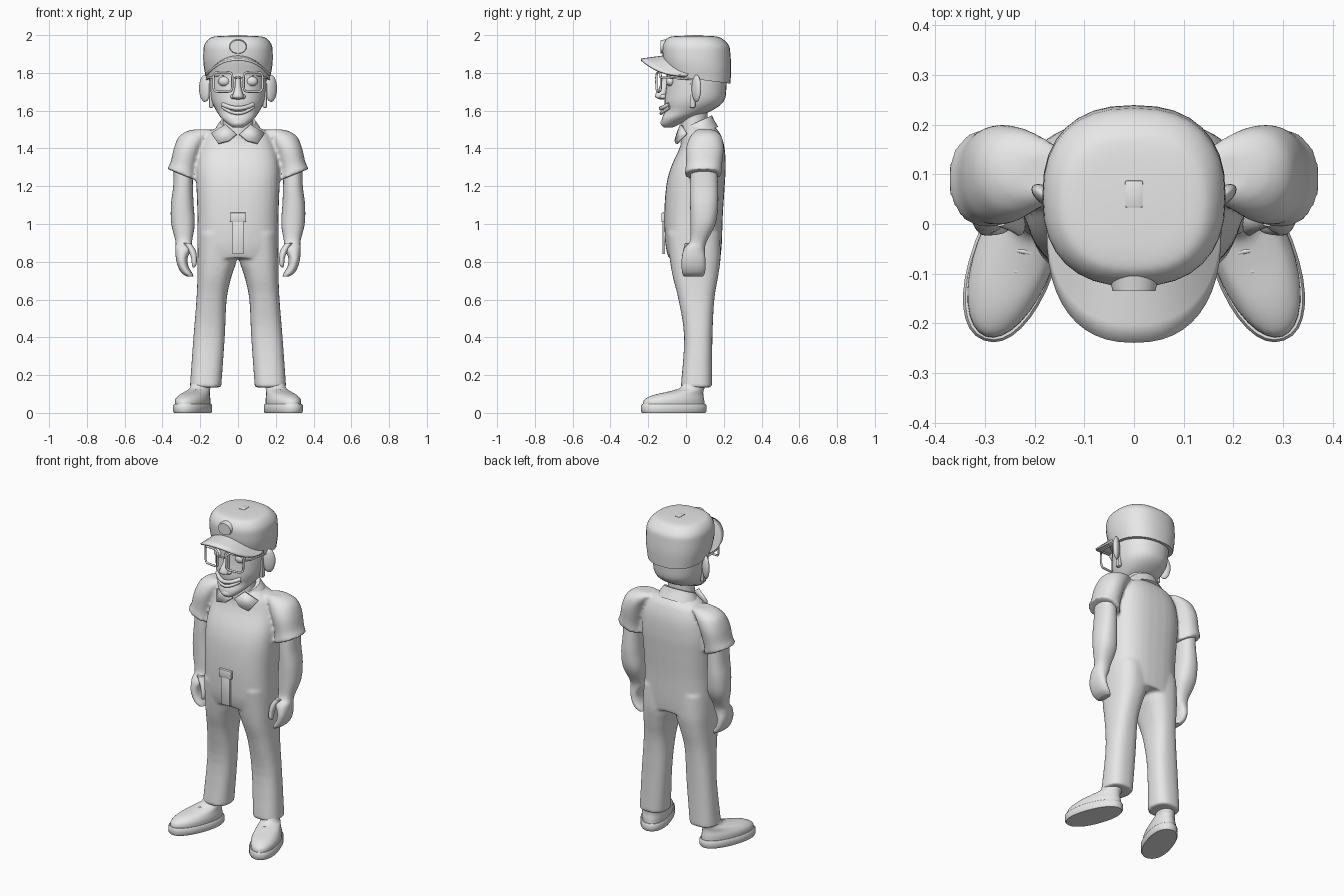
import bpy, bmesh
from math import sin, cos, pi, radians, copysign
from mathutils import Matrix, Vector

if "Cube" in bpy.data.objects:
    bpy.data.objects.remove(bpy.data.objects["Cube"])

grey = bpy.data.materials.new("plain_grey")
grey.use_nodes = True
GREY = (0.8, 0.8, 0.8, 1)
grey.diffuse_color = GREY
grey.node_tree.nodes["Principled BSDF"].inputs["Base Color"].default_value = GREY


def finish(name, bm, mirror=False, thick=0, sharp=40):
    """Turn a bmesh into a shaded object, with optional thickness and mirroring."""
    bmesh.ops.recalc_face_normals(bm, faces=bm.faces)
    mesh = bpy.data.meshes.new(name)
    bm.to_mesh(mesh)
    bm.free()
    mesh.materials.append(grey)
    ob = bpy.data.objects.new(name, mesh)
    bpy.context.collection.objects.link(ob)
    mesh.shade_smooth()
    mesh.set_sharp_from_angle(angle=radians(sharp))
    if thick:
        mod = ob.modifiers.new("thickness", "SOLIDIFY")
        mod.thickness, mod.offset = thick, 0
    if mirror:
        ob.modifiers.new("mirror", "MIRROR")
    return ob


def smooth_path(keys, steps):
    """Catmull-Rom interpolation of tuples."""
    keys = [Vector(tuple(k) + (0,) * (7 - len(k))) for k in keys]
    out = []
    for i in range(len(keys) - 1):
        a, b = keys[max(i - 1, 0)], keys[i]
        c, d = keys[i + 1], keys[min(i + 2, len(keys) - 1)]
        for s in range(steps):
            t = s / steps
            out.append(b + (c - a) * t / 2 + (a - b * 2.5 + c * 2 - d / 2) * t * t
                       + ((b - c) * 1.5 + (d - a) / 2) * t ** 3)
    return out + [keys[-1]]


def loft(bm, keys, power=2.0, turn=0, side=1, seg=32, steps=4):
    """Stack superellipse rings: x, y, z, radius x, radius y, tilt x, tilt y."""
    rings = []
    for x, y, z, rx, ry, tx, ty in smooth_path(keys, steps):
        ring = []
        for i in range(seg):
            a = 2 * pi * i / seg
            u = rx * copysign(abs(cos(a)) ** (2 / power), cos(a))
            v = ry * copysign(abs(sin(a)) ** (2 / power), sin(a))
            dx, dy = u * cos(turn) - v * sin(turn), u * sin(turn) + v * cos(turn)
            ring.append(bm.verts.new((side * (x + dx), y + dy, z + tx * dx + ty * dy)))
        rings.append(ring)
    for low, high in zip(rings, rings[1:]):
        for i in range(seg):
            j = (i + 1) % seg
            bm.faces.new((low[i], low[j], high[j], high[i]))
    bm.faces.new(rings[0])
    bm.faces.new(rings[-1])


def part(name, keys, mirror=False, **options):
    bm = bmesh.new()
    loft(bm, keys, **options)
    return finish(name, bm, mirror)


def ball(name, centre, size, mirror=False, turn=0):
    bm = bmesh.new()
    matrix = Matrix.Translation(centre) @ Matrix.Rotation(turn, 4, "Z") @ Matrix.Diagonal((*size, 1))
    bmesh.ops.create_uvsphere(bm, u_segments=20, v_segments=12, radius=1, matrix=matrix)
    return finish(name, bm, mirror)


def box(name, centre, size, bevel=0.004, mirror=False):
    bm = bmesh.new()
    bmesh.ops.create_cube(bm, size=1, matrix=Matrix.Translation(centre) @ Matrix.Diagonal((*size, 1)))
    bmesh.ops.bevel(bm, geom=bm.edges[:], offset=bevel, segments=2, affect="EDGES", profile=0.5)
    return finish(name, bm, mirror)


def tube(name, points, radius, closed=False, mirror=False):
    curve = bpy.data.curves.new(name, "CURVE")
    curve.dimensions, curve.bevel_depth, curve.bevel_resolution = "3D", radius, 2
    curve.use_fill_caps = True
    line = curve.splines.new("POLY")
    line.points.add(len(points) - 1)
    for p, co in zip(line.points, points):
        p.co = (*co, 1)
    line.use_cyclic_u = closed
    curve.materials.append(grey)
    ob = bpy.data.objects.new(name, curve)
    bpy.context.collection.objects.link(ob)
    if mirror:
        ob.modifiers.new("mirror", "MIRROR")


# Suit: torso, trouser legs and sleeves fused into one soft surface
suit = bmesh.new()
loft(suit, [(0, .045, .82, .213, .138), (0, .04, .9, .216, .15), (0, .04, 1.05, .215, .155),
            (0, .05, 1.2, .22, .155), (0, .065, 1.3, .22, .145), (0, .085, 1.4, .2, .12),
            (0, .085, 1.47, .17, .1), (0, .08, 1.5, .13, .085), (0, .075, 1.52, .1, .07)], power=2.6)
for side in (1, -1):
    loft(suit, [(.172, .055, .135, .083, .083), (.153, .065, .4, .083, .075), (.14, .055, .6, .08, .095),
                (.125, .05, .72, .09, .12), (.11, .048, .82, .105, .135), (.11, .04, .95, .1, .14)],
         power=2.5, side=side)
    loft(suit, [(.295, .09, 1.26, .08, .1, .4), (.288, .095, 1.31, .068, .096, .3),
                (.265, .1, 1.4, .075, .1), (.235, .105, 1.46, .08, .085),
                (.2, .105, 1.49, .075, .06), (.19, .1, 1.5, .04, .04)], power=2.2, side=side)
suit = finish("suit", suit, sharp=180)
fuse = suit.modifiers.new("fuse", "REMESH")
fuse.mode, fuse.voxel_size, fuse.use_smooth_shade = "VOXEL", 0.01, True
relax = suit.modifiers.new("relax", "SMOOTH")
relax.factor, relax.iterations = 0.5, 5

# Front flap with its tab
box("flap_strap", (0, -.117, .93), (.06, .014, .18))
box("flap_tab", (0, -.12, 1.035), (.085, .02, .05))

# Collar
part("collar_stand", [(0, .07, 1.47, .135, .1, 0, .45), (0, .065, 1.51, .115, .085, 0, .45),
                      (0, .06, 1.54, .095, .078, 0, .45)])
flap = bmesh.new()
corners = [(.008, -.045, 1.475), (.065, -.025, 1.525), (.14, .0, 1.48), (.105, -.05, 1.425), (.05, -.055, 1.44)]
flap.faces.new([flap.verts.new(p) for p in corners])
finish("collar_flap", flap, mirror=True, thick=.014)

# Forearms, hands and thumbs
part("arm", [(.29, .095, 1.3, .05, .07), (.291, .095, 1.2, .052, .074), (.295, .096, 1.1, .06, .074),
             (.291, .09, 1.0, .062, .066), (.287, .066, .91, .044, .045), (.288, .045, .87, .044, .055),
             (.298, .04, .82, .031, .062), (.29, .04, .775, .028, .063), (.27, .04, .74, .028, .06),
             (.253, .04, .722, .018, .05)], mirror=True, power=2.3)
part("thumb", [(.27, .02, .9, .02, .025), (.244, .01, .86, .02, .025), (.233, .0, .82, .015, .022),
               (.232, -.005, .785, .012, .018), (.235, -.005, .77, .005, .008)], mirror=True, seg=16)

# Shoes with soles and laces
TURN = radians(20)
part("sole", [(.24, -.065, 0, .08, .174), (.24, -.065, .008, .085, .18), (.24, -.065, .04, .085, .18),
              (.24, -.065, .046, .08, .175)], mirror=True, turn=TURN, steps=1, power=2.2)
part("shoe", [(.24, -.065, .04, .079, .172), (.239, -.062, .07, .079, .166), (.23, -.04, .095, .07, .138),
              (.213, .005, .115, .06, .09), (.2, .035, .135, .052, .065), (.195, .05, .19, .05, .055)],
     mirror=True, turn=TURN)
for i in range(2):
    x, y, z = .238 - .014 * i, -.095 + .04 * i, .104 + .012 * i
    tube("lace", [(x - .03, y - .006, z - .004), (x, y, z + .004), (x + .03, y + .006, z - .004)], .005, mirror=True)

# Neck and head
part("neck", [(0, .045, 1.45, .085, .075), (0, .045, 1.55, .078, .068), (0, .045, 1.64, .078, .07)])
part("head", [(0, -.093, 1.512, .028, .025), (0, -.08, 1.53, .055, .05), (0, -.045, 1.56, .088, .082),
              (0, .012, 1.6, .115, .124), (0, .043, 1.65, .139, .157), (0, .054, 1.72, .148, .16),
              (0, .058, 1.82, .15, .16)], power=2.2)
ball("ear", (.175, .055, 1.718), (.036, .018, .072), mirror=True, turn=radians(35))
box("sideburn", (.142, .035, 1.68), (.025, .03, .13), .008, mirror=True)
part("nose", [(0, -.128, 1.66, .012, .01), (0, -.133, 1.67, .03, .028), (0, -.13, 1.69, .026, .03),
              (0, -.113, 1.73, .016, .025), (0, -.1, 1.78, .014, .02)], seg=16)
ball("nostril", (.024, -.122, 1.674), (.016, .018, .013), mirror=True)
ball("eye", (.073, -.082, 1.755), (.032, .024, .026), mirror=True)
ball("chin", (0, -.1, 1.535), (.042, .035, .025))
for name, drop, radius in (("moustache", 0, .012), ("lower_lip", .026, .009)):
    tube(name, [(x / 50, -.132 + 7 * (x / 50) ** 2, 1.612 - drop + (3.2 + 70 * drop) * (x / 50) ** 2)
                for x in range(-4, 5)], radius)

# Glasses
rim = [(.08 + .05 * copysign(abs(cos(a)) ** .4, cos(a)), -.145 + .012 * cos(a),
        1.752 + .052 * copysign(abs(sin(a)) ** .4, sin(a))) for a in [pi * i / 16 for i in range(32)]]
tube("glasses_rim", rim, .006, closed=True, mirror=True)
tube("glasses_bridge", [(-.032, -.155, 1.77), (0, -.16, 1.775), (.032, -.155, 1.77)], .005)
tube("glasses_temple", [(.13, -.134, 1.775), (.155, -.1, 1.775), (.165, .05, 1.765)], .005, mirror=True)

# Cap crown, brim, badge and button
part("cap_crown", [(0, .067, 1.765, .168, .168, 0, -.13), (0, .06, 1.84, .182, .179, 0, -.08),
                   (0, .055, 1.9, .184, .18), (0, .052, 1.945, .179, .175), (0, .045, 1.98, .155, .148),
                   (0, .042, 1.993, .12, .115), (0, .042, 1.997, .04, .04)], power=2.4)
brim = bmesh.new()
rows = []
for i in range(25):
    c, s = cos(pi * i / 24), sin(pi * i / 24)
    inner = Vector((.16 * c, .02 - .11 * s, 1.89 - .095 * c * c))
    outer = Vector((.172 * copysign(abs(c) ** .85, c), -.0 - .238 * s ** .8, 1.87 - .085 * c * c))
    rows.append([brim.verts.new(inner.lerp(outer, t / 4)) for t in range(5)])
for a, b in zip(rows, rows[1:]):
    for t in range(4):
        brim.faces.new((a[t], a[t + 1], b[t + 1], b[t]))
finish("cap_brim", brim, thick=.012)
badge = bmesh.new()
bmesh.ops.create_cone(badge, cap_ends=True, segments=32, radius1=.05, radius2=.043, depth=.03,
                      matrix=Matrix.Translation((0, -.12, 1.938)) @ Matrix.Diagonal((1, 1, .8, 1))
                      @ Matrix.Rotation(pi / 2, 4, "X"))
finish("cap_badge", badge)
box("cap_button", (0, .06, 1.995), (.036, .055, .01))
